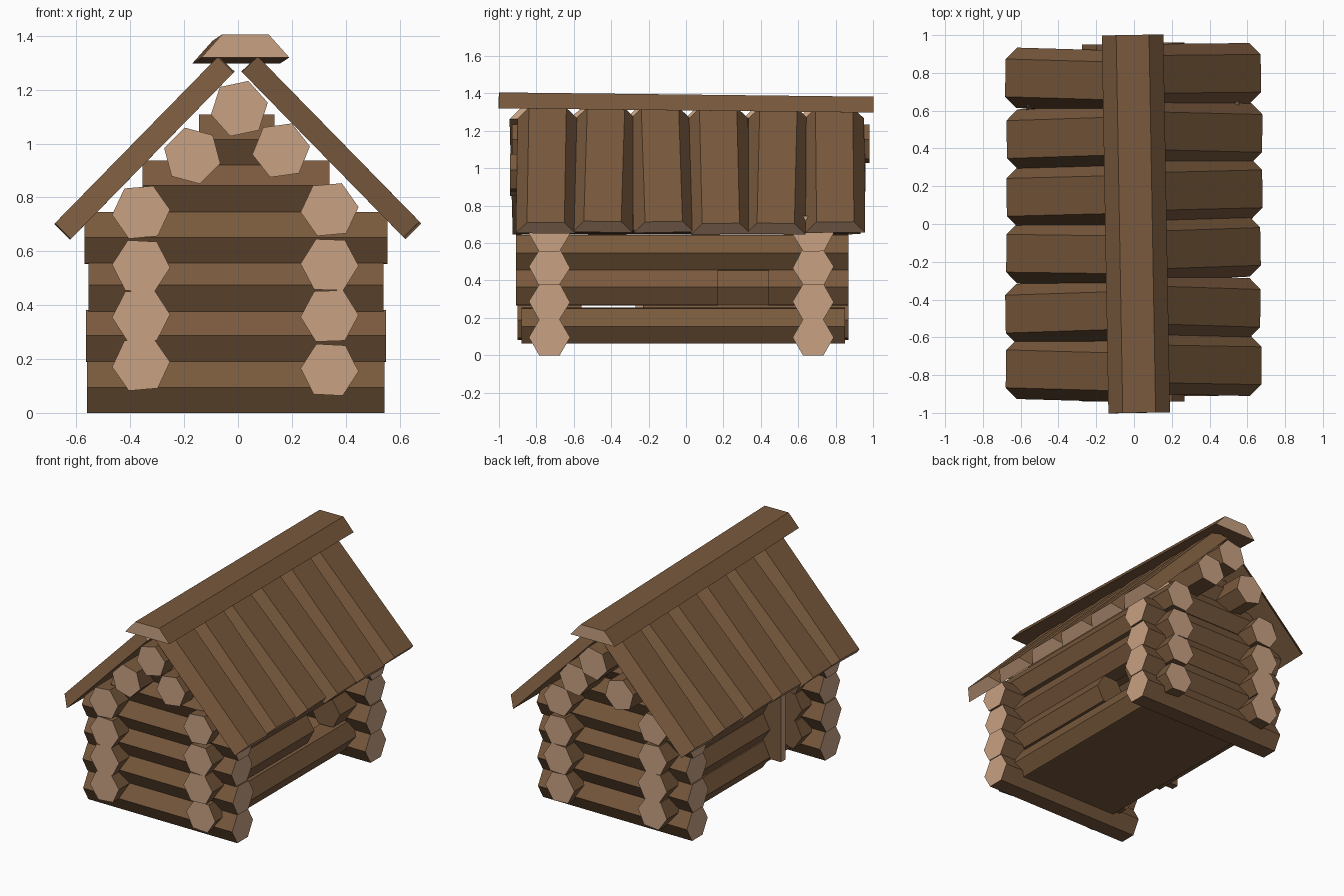
import bpy, bmesh, random
from math import cos, sin, radians
from mathutils import Vector

if "Cube" in bpy.data.objects:
    bpy.data.objects.remove(bpy.data.objects["Cube"])

random.seed(4)


def material(name, color):
    m = bpy.data.materials.new(name)
    m.diffuse_color = (*color, 1)
    m.use_nodes = True
    m.node_tree.nodes["Principled BSDF"].inputs["Base Color"].default_value = m.diffuse_color
    return m


BARK = material("bark", (0.19, 0.10, 0.046))
CUT = material("cut_wood", (0.58, 0.36, 0.225))


def prism(name, a, b, profile, up=(0, 0, 1), cut=(True, True)):
    """Sweep a 2D profile (sideways, up) from a to b; cut marks pale end faces."""
    a, b = Vector(a), Vector(b)
    w = (b - a).normalized()
    u = Vector(up).cross(w).normalized()
    v = w.cross(u)
    bm = bmesh.new()
    rings = [[bm.verts.new(p + u * x + v * y) for x, y in profile] for p in (a, b)]
    n = len(profile)
    for i in range(n):
        j = (i + 1) % n
        bm.faces.new((rings[0][i], rings[0][j], rings[1][j], rings[1][i]))
    for ring, pale in zip(rings, cut):
        bm.faces.new(ring).material_index = int(pale)
    bmesh.ops.recalc_face_normals(bm, faces=bm.faces[:])
    me = bpy.data.meshes.new(name)
    bm.to_mesh(me)
    bm.free()
    me.materials.append(BARK)
    me.materials.append(CUT)
    ob = bpy.data.objects.new(name, me)
    bpy.context.collection.objects.link(ob)
    return ob


def hexagon(r, roll=0):
    return [(r * cos(radians(60 * i + roll)), r * sin(radians(60 * i + roll)))
            for i in range(6)]


def box(hw, h):
    return [(-hw, 0), (hw, 0), (hw, h), (-hw, h)]


# Front and back wall logs, shortening up the gable
rows = [(0.095, -0.56, 0.545), (0.285, -0.565, 0.55), (0.47, -0.555, 0.54),
        (0.65, -0.57, 0.555), (0.84, -0.355, 0.34), (1.01, -0.145, 0.135)]
for side, y in (("front", -0.73), ("back", 0.68)):
    for i, (z, x0, x1) in enumerate(rows):
        roll = random.uniform(-3, 3) if i else 0
        prism(f"{side}_log_{i + 1}", (x0, y, z), (x1, y, z), hexagon(0.11, roll))

# Side wall logs: (z, roll, y segments); window on the right, doorway on the left
whole = [(-0.91, 0.87)]
door = [(-0.90, -0.56), (-0.23, 0.87)]
right = [(0.16, 3, [(-0.88, 0.85)]), (0.36, -2, [(-0.91, 0.17), (0.44, 0.87)]),
         (0.55, 2, whole), (0.755, -5, whole)]
left = [(0.18, -5, door), (0.36, -3, door), (0.545, 3, door), (0.745, -5, whole)]
for side, x, logs in (("right", 0.34, right), ("left", -0.36, left)):
    for i, (z, roll, segments) in enumerate(logs):
        for k, (y0, y1) in enumerate(segments):
            prism(f"{side}_log_{i + 1}_{k + 1}", (x, y0, z), (x, y1, z),
                  hexagon(0.108, roll), cut=(y0 < -0.8, y1 > 0.8))

# Roof beams under the planks
for name, x, z, y0, y1, roll in (("left_beam", -0.17, 0.955, -0.94, 0.95, 15),
                                 ("right_beam", 0.16, 0.975, -0.94, 0.96, -8),
                                 ("ridge_beam", 0.005, 1.13, -0.93, 0.98, -12)):
    prism(name, (x, y0, z), (x, y1, z), hexagon(0.108, roll))

# Roof planks: half-hexagon slabs running down each slope
plank = [(-0.16, 0), (0.16, 0), (0.1, 0.083), (-0.1, 0.083)]
for side, s, first in (("right", 1, -0.745), ("left", -1, -0.775)):
    for i in range(6):
        y = first + 0.308 * i
        d = random.uniform(-0.008, 0.008)
        skew = random.uniform(-0.012, 0.012)
        prism(f"{side}_roof_plank_{i + 1}", (s * 0.015, y - skew, 1.265),
              (s * (0.615 + d), y + skew, 0.652 - d), plank, up=(s, 0, 1))

# Ridge cap
prism("ridge_cap", (0.0275, -1, 1.32), (-0.0075, 1, 1.297),
      [(-0.163, 0), (0.163, 0), (0.087, 0.085), (-0.087, 0.085)])

# Floor
prism("floor", (0, -0.72, 0.065), (0, 0.68, 0.065), box(0.36, 0.03), cut=(False, False))

# Door standing open beside the doorway
prism("door", (-0.36, -0.245, 0.16), (-0.55, -0.245, 0.16), box(0.025, 0.45))
